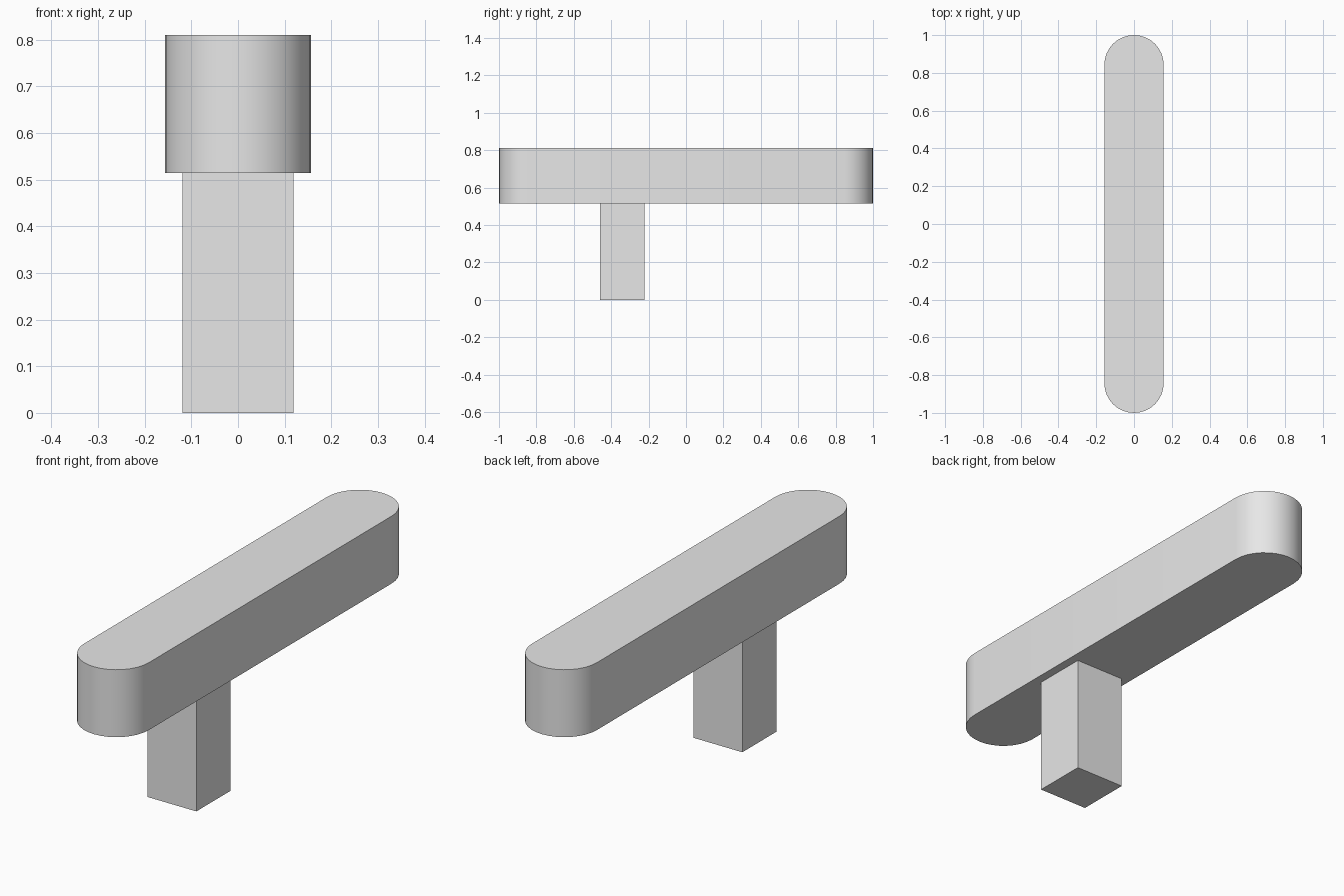
import bpy
import bmesh
import math

cube = bpy.data.objects.get("Cube")
if cube:
    bpy.data.objects.remove(cube, do_unlink=True)

grey = bpy.data.materials.new("light grey")
grey.use_nodes = True
grey.diffuse_color = (0.8, 0.8, 0.8, 1)
grey.node_tree.nodes["Principled BSDF"].inputs["Base Color"].default_value = (0.8, 0.8, 0.8, 1)


def prism(name, outline, bottom, top):
    """Extrude a counter-clockwise outline upwards into a closed solid."""
    bm = bmesh.new()
    base = bm.faces.new([bm.verts.new((x, y, bottom)) for x, y in outline])
    lid = bmesh.ops.extrude_face_region(bm, geom=[base], use_keep_orig=True)
    verts = [v for v in lid["geom"] if isinstance(v, bmesh.types.BMVert)]
    bmesh.ops.translate(bm, verts=verts, vec=(0, 0, top - bottom))
    bmesh.ops.recalc_face_normals(bm, faces=bm.faces)
    mesh = bpy.data.meshes.new(name)
    bm.to_mesh(mesh)
    bm.free()
    mesh.materials.append(grey)
    obj = bpy.data.objects.new(name, mesh)
    bpy.context.collection.objects.link(obj)
    return obj


# Long bar with half-round ends
RADIUS, LENGTH, SEGMENTS = 0.157, 2.0, 16
bar_outline = []
for end in (1, -1):
    for i in range(SEGMENTS + 1):
        a = math.pi * i / SEGMENTS
        bar_outline.append((end * RADIUS * math.cos(a),
                            end * (LENGTH / 2 - RADIUS + RADIUS * math.sin(a))))
bar = prism("grip_bar", bar_outline, 0.514, 0.81)

# Square post, set off-centre towards the front
HALF, POST_Y = 0.119, -0.34
post_outline = [(sx * HALF, POST_Y + sy * HALF)
                for sx, sy in ((-1, -1), (1, -1), (1, 1), (-1, 1))]
prism("square_post", post_outline, 0, 0.514)

# Smooth the rounded ends, keep the rims sharp
bpy.ops.object.select_all(action="DESELECT")
bar.select_set(True)
bpy.context.view_layer.objects.active = bar
bpy.ops.object.shade_smooth_by_angle(angle=math.radians(30))
